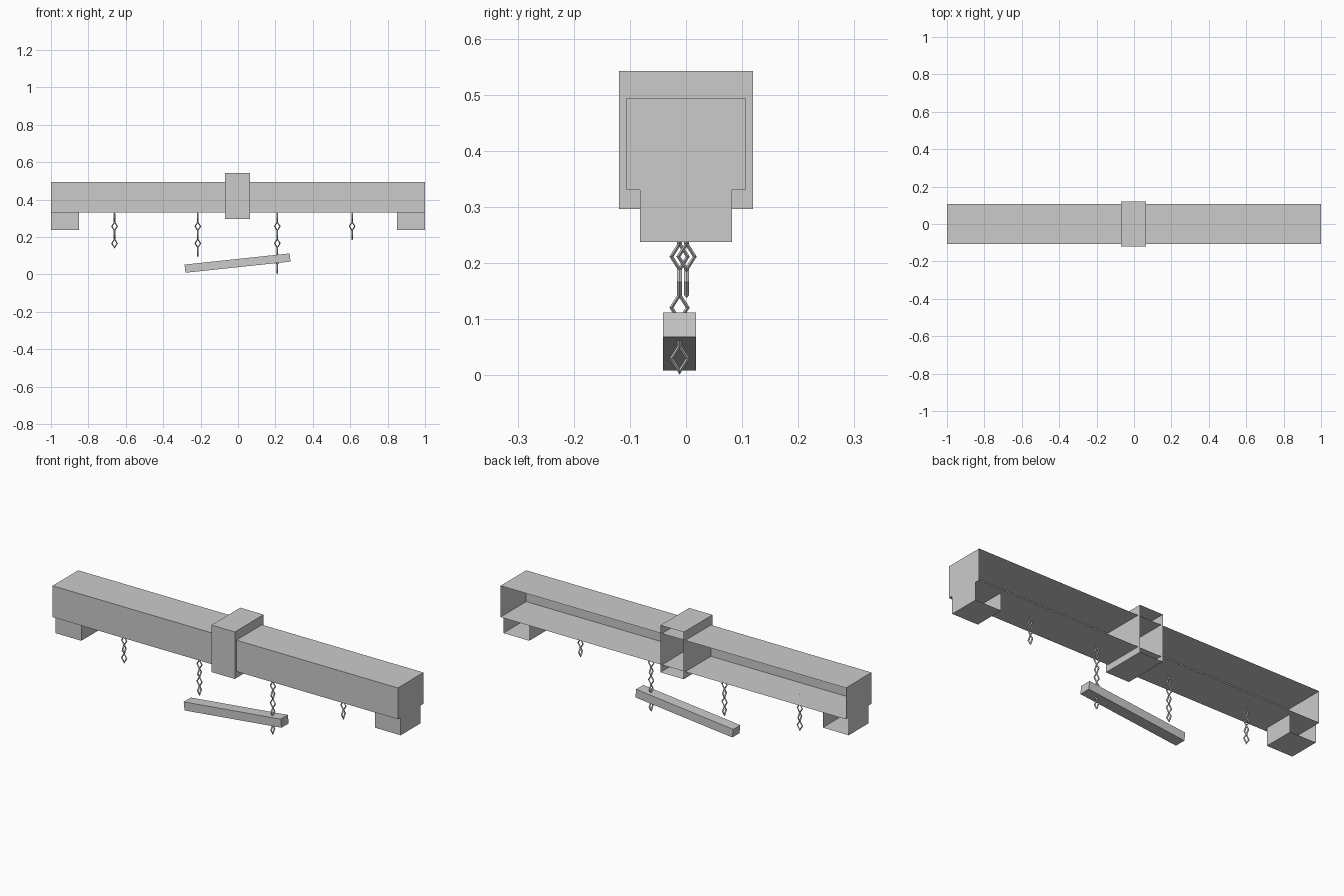
import bpy, bmesh
from math import pi, atan2
from mathutils import Matrix, Vector

if "Cube" in bpy.data.objects:
    bpy.data.objects.remove(bpy.data.objects["Cube"])


def box(name, x, y, z, open_dirs=(), tilt=0.0):
    """Box from min/max ranges; faces pointing along open_dirs are left out."""
    bm = bmesh.new()
    bmesh.ops.create_cube(bm, size=1)
    bm.normal_update()
    gone = [f for f in bm.faces if any(f.normal.dot(Vector(d)) > 0.9 for d in open_dirs)]
    bmesh.ops.delete(bm, geom=gone, context='FACES')
    size = Vector((x[1] - x[0], y[1] - y[0], z[1] - z[0]))
    bmesh.ops.transform(bm, matrix=Matrix.Rotation(tilt, 4, 'Y') @ Matrix.Diagonal((*size, 1)), verts=bm.verts)
    mesh = bpy.data.meshes.new(name)
    bm.to_mesh(mesh)
    bm.free()
    ob = bpy.data.objects.new(name, mesh)
    ob.location = (sum(x) / 2, sum(y) / 2, sum(z) / 2)
    bpy.context.collection.objects.link(ob)
    return ob


def chain(name, x, y, count):
    """Diamond links, alternately turned a quarter, hanging from the beam."""
    links = []
    for i in range(count):
        side_on = i % 2 == 0
        bpy.ops.mesh.primitive_torus_add(
            major_segments=4, minor_segments=4, major_radius=0.0145, minor_radius=0.0036,
            location=(x, y, 0.3025 - 0.0455 * i),
            rotation=(0, pi / 2, 0) if side_on else (pi / 2, 0, 0))
        link = bpy.context.object
        link.scale = (1.58, 1, 1.25) if side_on else (1, 1.58, 1.25)
        links.append(link)
    bpy.ops.object.select_all(action='DESELECT')
    for link in links:
        link.select_set(True)
    bpy.context.view_layer.objects.active = links[0]
    bpy.ops.object.join()
    links[0].name = name


BACK, UP = (0, 1, 0), (0, 0, 1)

# Main beam and centre collar, both open against the wall
box("beam", (-1, 1), (-0.106, 0.106), (0.33, 0.494), [BACK])
box("collar", (-0.07, 0.065), (-0.119, 0.119), (0.296, 0.542), [BACK])

# Support blocks under each end
for side, label in ((-1, "left"), (1, "right")):
    xs = sorted((side * 0.85, side))
    box(label + "_support_block", xs, (-0.082, 0.082), (0.237, 0.33), [BACK, UP])

# Broken hanging bar, tilted
box("hanging_bar", (-0.285, 0.28), (-0.041, 0.018), (0.0385, 0.0825), tilt=-atan2(0.06, 0.565))

# Chains of different lengths
chain("outer_left_chain", -0.66, 0.001, 4)
chain("inner_left_chain", -0.215, -0.0115, 5)
chain("inner_right_chain", 0.21, -0.0115, 7)
chain("outer_right_chain", 0.61, 0.001, 3)
